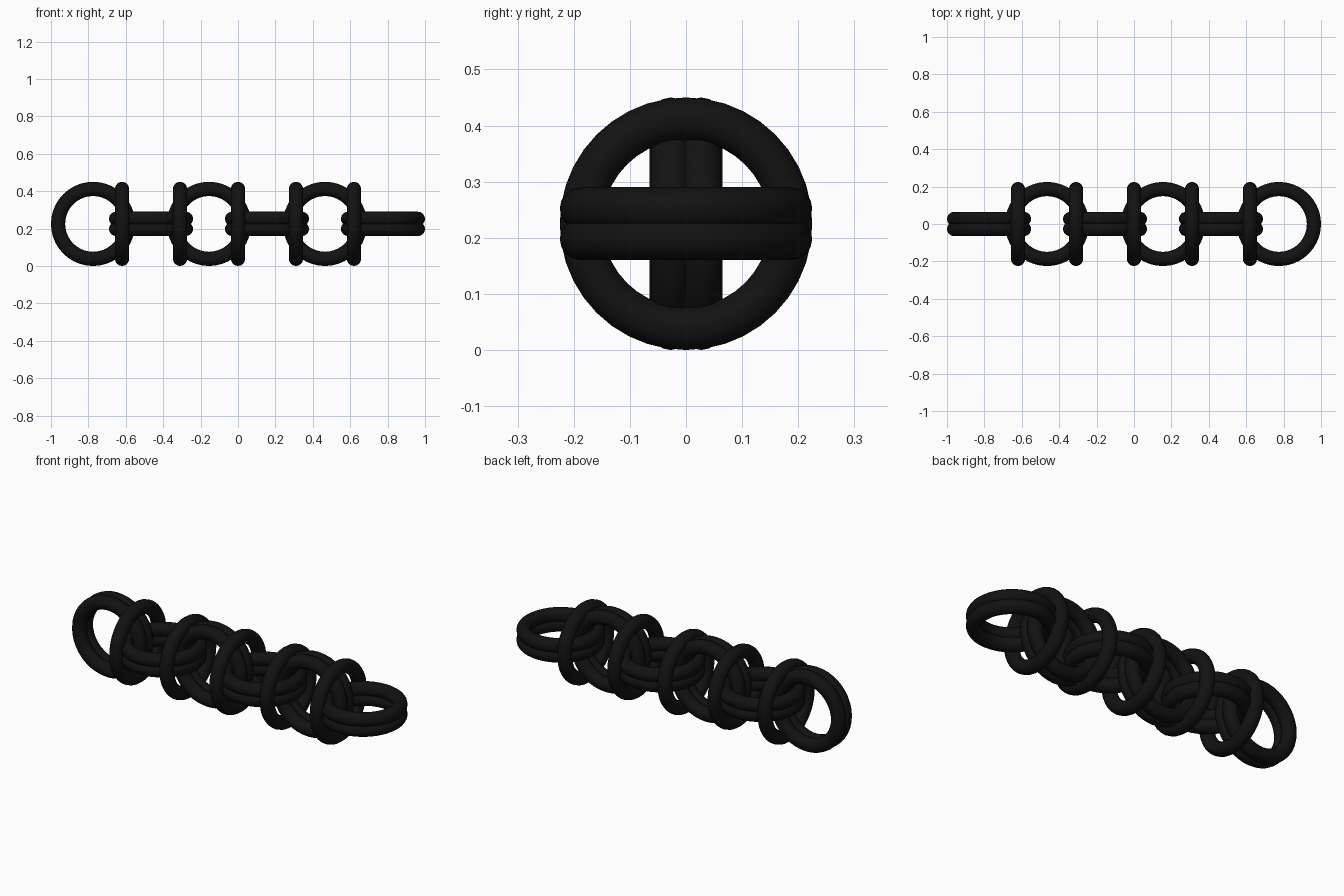
import bpy
from math import pi

if "Cube" in bpy.data.objects:
    bpy.data.objects.remove(bpy.data.objects["Cube"])

TUBE = 0.038          # wire radius
MAJOR = 0.187         # ring centreline radius
STEP = 0.31           # spacing along the chain
PAIR = 0.027          # half gap between doubled rings
Z = MAJOR + TUBE

black = bpy.data.materials.new("black_rubber")
black.diffuse_color = (0.006, 0.006, 0.006, 1)
black.use_nodes = True
black.node_tree.nodes["Principled BSDF"].inputs["Base Color"].default_value = black.diffuse_color


def ring(name, loc, rot):
    bpy.ops.mesh.primitive_torus_add(
        major_segments=40, minor_segments=16, major_radius=MAJOR,
        minor_radius=TUBE, location=loc, rotation=rot)
    ob = bpy.context.object
    ob.name = name
    ob.data.materials.append(black)
    bpy.ops.object.shade_smooth()


# doubled links, alternating upright and flat
for i in range(6):
    x = (i - 2.5) * STEP
    for s in (-1, 1):
        if i % 2 == 0:
            ring(f"upright_link_{i}", (x, s * PAIR, Z), (pi / 2, 0, 0))
        else:
            ring(f"flat_link_{i}", (x, 0, Z + s * PAIR), (0, 0, 0))

# single collar rings around each joint
for i in range(5):
    ring(f"collar_ring_{i}", ((i - 2) * STEP, 0, Z), (0, pi / 2, 0))
